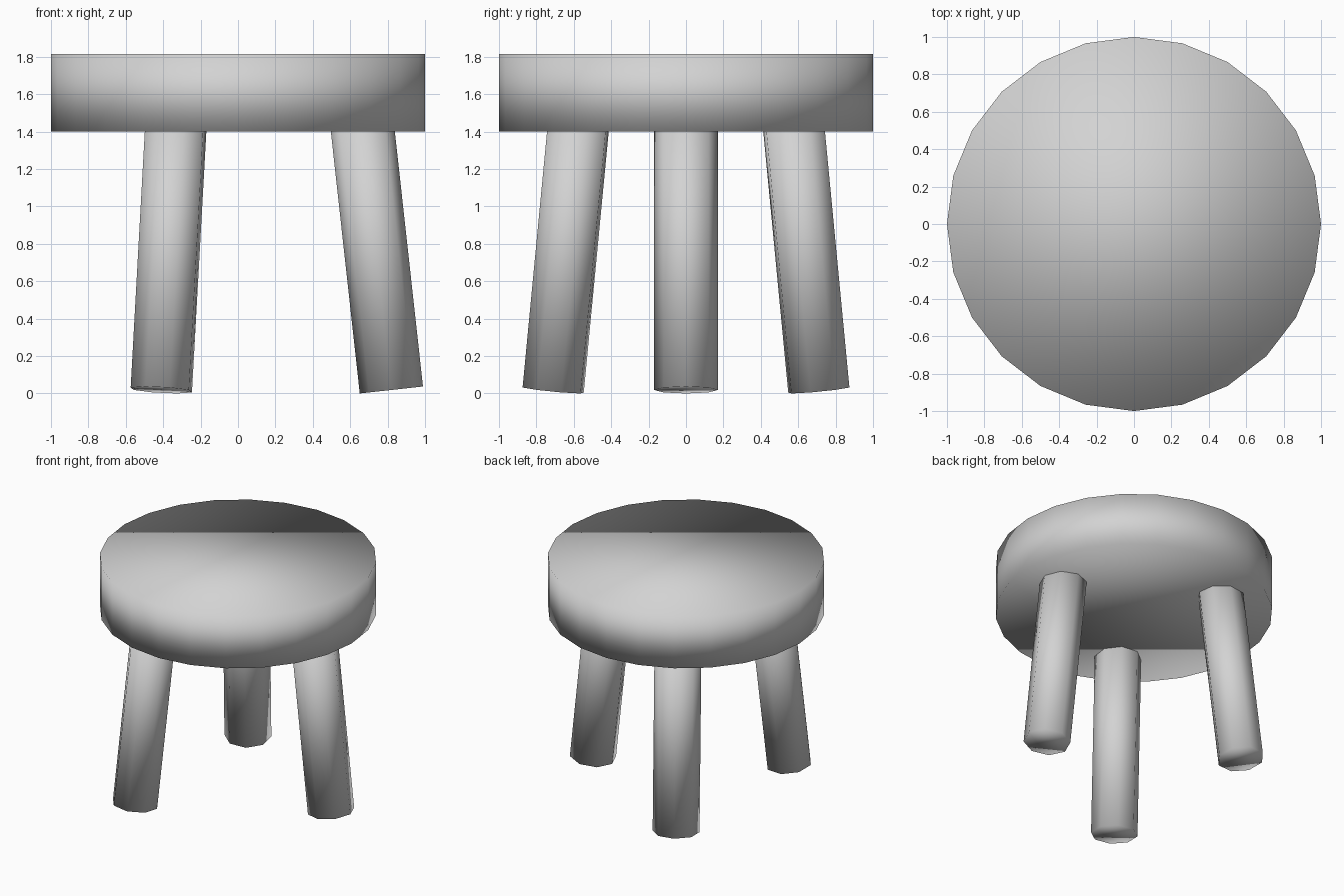
import bpy
from math import radians, sin
from mathutils import Matrix, Vector

cube = bpy.data.objects.get("Cube")
if cube:
    bpy.data.objects.remove(cube, do_unlink=True)

# Plain grey finish shared by all parts
grey = bpy.data.materials.new("light grey")
grey.use_nodes = True
COLOUR = (0.65, 0.65, 0.65, 1)
grey.diffuse_color = COLOUR
grey.node_tree.nodes["Principled BSDF"].inputs["Base Color"].default_value = COLOUR


def cylinder(name, sides, radius, height, matrix):
    """Soft-shaded cylinder whose base centre sits at the matrix origin."""
    bpy.ops.mesh.primitive_cylinder_add(vertices=sides, radius=radius, depth=height)
    obj = bpy.context.object
    obj.name = name
    # Put a corner on the local x axis and the base at the local origin
    obj.data.transform(Matrix.Translation((0, 0, height / 2))
                       @ Matrix.Rotation(radians(90), 4, "Z"))
    obj.matrix_world = matrix
    obj.data.materials.append(grey)
    bpy.ops.object.shade_smooth()
    return obj


# Round seat
SEAT_BOTTOM, SEAT_TOP = 1.4, 1.815
cylinder("seat", 24, 1.0, SEAT_TOP - SEAT_BOTTOM,
         Matrix.Translation((0, 0, SEAT_BOTTOM)))

# Three splayed legs, sunk slightly into the seat
LEG_RADIUS, SPLAY = 0.17, radians(6.3)
foot = Vector((0.82, 0, LEG_RADIUS * sin(SPLAY)))
for name, angle in (("left_leg", 0), ("back_right_leg", 120), ("front_right_leg", 240)):
    cylinder(name, 8, LEG_RADIUS, 1.5,
             Matrix.Rotation(radians(angle), 4, "Z")
             @ Matrix.Translation(foot)
             @ Matrix.Rotation(-SPLAY, 4, "Y"))
